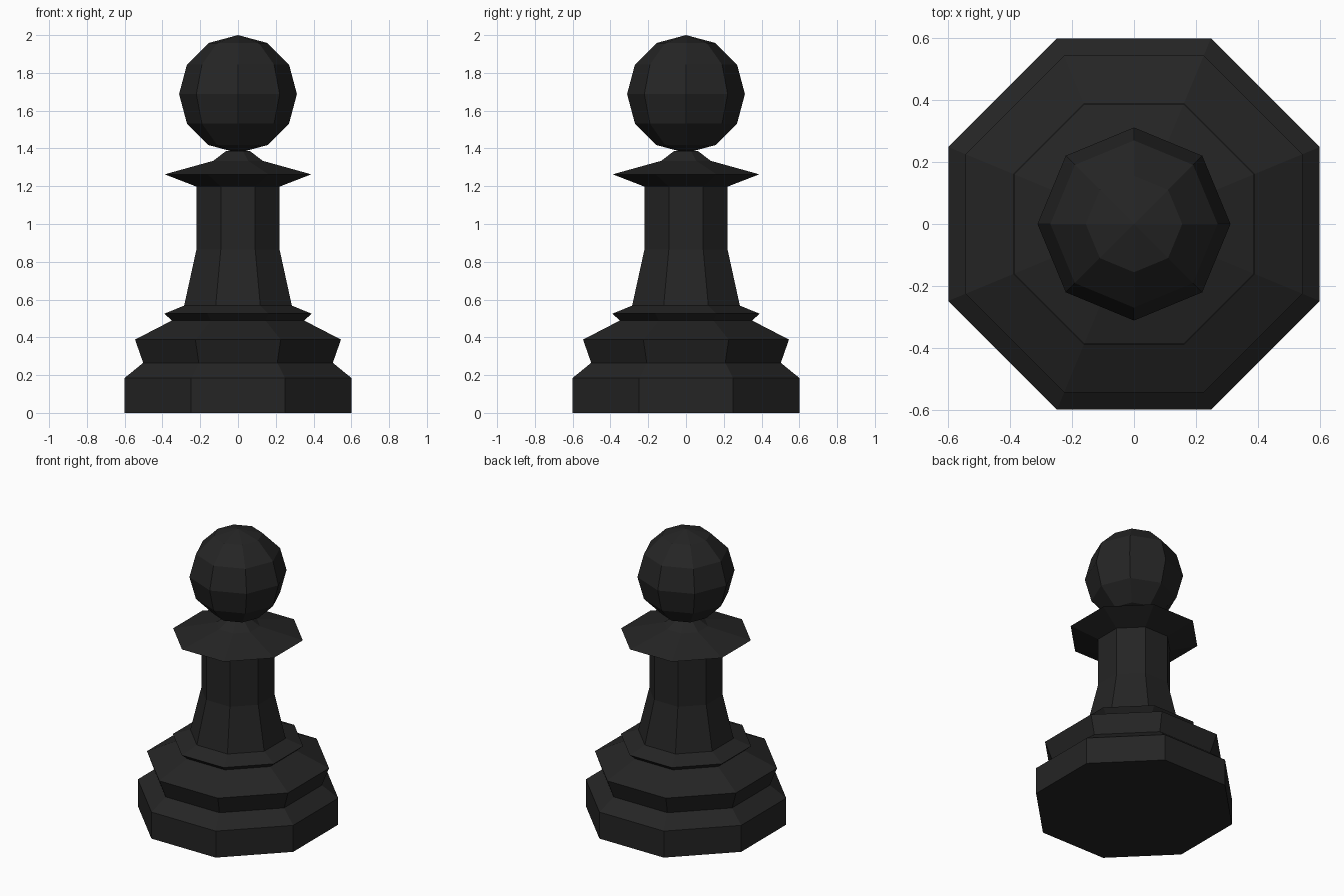
import bpy, bmesh, math
from mathutils import Matrix

cube = bpy.data.objects.get("Cube")
if cube:
    bpy.data.objects.remove(cube, do_unlink=True)

SIDES = 8

# Single dark finish
black = bpy.data.materials.new("matte black")
black.use_nodes = True
colour = (0.018, 0.018, 0.018, 1)
black.diffuse_color = colour
bsdf = next(n for n in black.node_tree.nodes if n.type == 'BSDF_PRINCIPLED')
bsdf.inputs["Base Color"].default_value = colour


def finish(name, bm):
    bmesh.ops.recalc_face_normals(bm, faces=bm.faces[:])
    mesh = bpy.data.meshes.new(name)
    bm.to_mesh(mesh)
    bm.free()
    mesh.materials.append(black)
    obj = bpy.data.objects.new(name, mesh)
    bpy.context.collection.objects.link(obj)
    return obj


def lathe(name, profile):
    """Octagonal turning with flat sides on the axes; radii are to the flats."""
    bm = bmesh.new()
    rings = []
    for flat, z in profile:
        r = flat / math.cos(math.pi / SIDES)
        angles = [(i + 0.5) * math.tau / SIDES for i in range(SIDES)]
        rings.append([bm.verts.new((r * math.cos(a), r * math.sin(a), z)) for a in angles])
    for low, high in zip(rings, rings[1:]):
        for i in range(SIDES):
            j = (i + 1) % SIDES
            bm.faces.new((low[i], low[j], high[j], high[i]))
    bm.faces.new(rings[0][::-1])
    bm.faces.new(rings[-1])
    return finish(name, bm)


# Stepped foot, flared stem and thin collar in one turned profile
lathe("turned_body", [
    (0.60, 0), (0.60, 0.185), (0.502, 0.265), (0.545, 0.388),
    (0.35, 0.489), (0.39, 0.525), (0.285, 0.568),
    (0.22, 0.865), (0.22, 1.198), (0.388, 1.263),
    (0.132, 1.334), (0.063, 1.386),
])

# Faceted ball on top, corners on the axes
bm = bmesh.new()
bmesh.ops.create_uvsphere(bm, u_segments=SIDES, v_segments=6, radius=0.312,
                          matrix=Matrix.Translation((0, 0, 1.688)))
finish("ball_head", bm)
